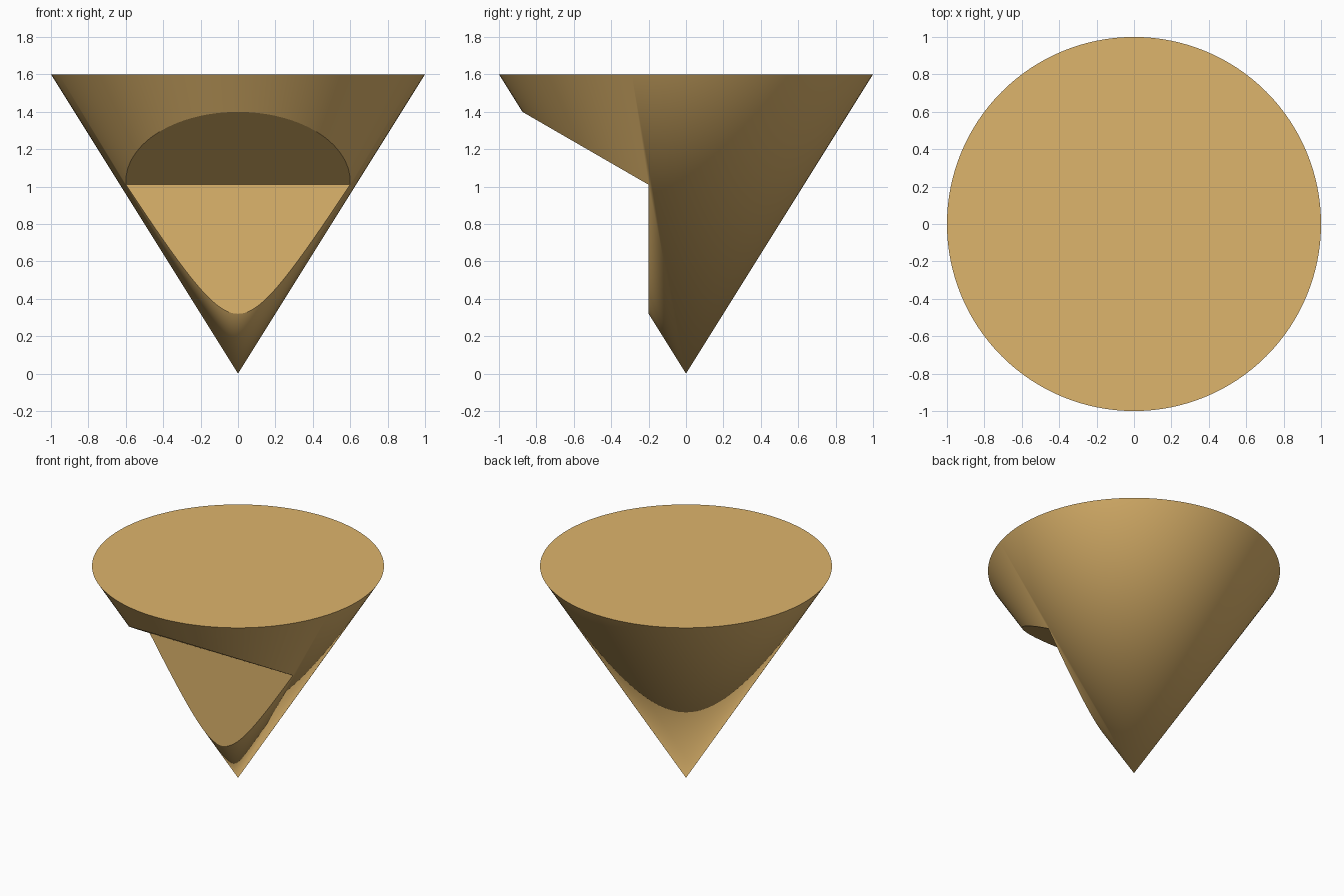
import bpy, bmesh
from math import radians, tan
from mathutils import Matrix

if "Cube" in bpy.data.objects:
    bpy.data.objects.remove(bpy.data.objects["Cube"])


def make_object(name, bm):
    bmesh.ops.recalc_face_normals(bm, faces=bm.faces[:])
    mesh = bpy.data.meshes.new(name)
    bm.to_mesh(mesh)
    bm.free()
    obj = bpy.data.objects.new(name, mesh)
    bpy.context.collection.objects.link(obj)
    return obj


# Inverted cone: tip at z = 0, flat disc at z = 1.6
HEIGHT = 1.6
bm = bmesh.new()
bmesh.ops.create_cone(bm, cap_ends=True, segments=128, radius1=0, radius2=1,
                      depth=HEIGHT, matrix=Matrix.Translation((0, 0, HEIGHT / 2)))
bmesh.ops.remove_doubles(bm, verts=bm.verts[:], dist=1e-5)
cone = make_object("notched_cone", bm)

# Notch cutter: vertical wall at y = -0.2 under a roof rising 30 degrees to the front
WALL_Y, CORNER_Z, FRONT_Y = -0.2, 1.01, -1.5
roof_z = CORNER_Z + (WALL_Y - FRONT_Y) * tan(radians(30))
profile = [(WALL_Y, -0.5), (WALL_Y, CORNER_Z), (FRONT_Y, roof_z), (FRONT_Y, -0.5)]
bm = bmesh.new()
face = bm.faces.new([bm.verts.new((-1.5, y, z)) for y, z in profile])
side = bmesh.ops.extrude_face_region(bm, geom=[face])["geom"]
bmesh.ops.translate(bm, vec=(3, 0, 0),
                    verts=[v for v in side if isinstance(v, bmesh.types.BMVert)])
cutter = make_object("notch_cutter", bm)
cutter.hide_render = True

# Cut the notch, then shade smooth with crisp edges
mod = cone.modifiers.new("notch", 'BOOLEAN')
mod.operation = 'DIFFERENCE'
mod.solver = 'EXACT'
mod.object = cutter
bpy.context.view_layer.objects.active = cone
cone.select_set(True)
bpy.ops.object.modifier_apply(modifier=mod.name)
bpy.data.objects.remove(cutter, do_unlink=True)
bpy.ops.object.shade_smooth_by_angle(angle=radians(25))

# Tan colour
tan_mat = bpy.data.materials.new("tan")
tan_mat.diffuse_color = (0.73, 0.46, 0.15, 1)
tan_mat.use_nodes = True
tan_mat.node_tree.nodes["Principled BSDF"].inputs["Base Color"].default_value = tan_mat.diffuse_color
cone.data.materials.clear()
cone.data.materials.append(tan_mat)
